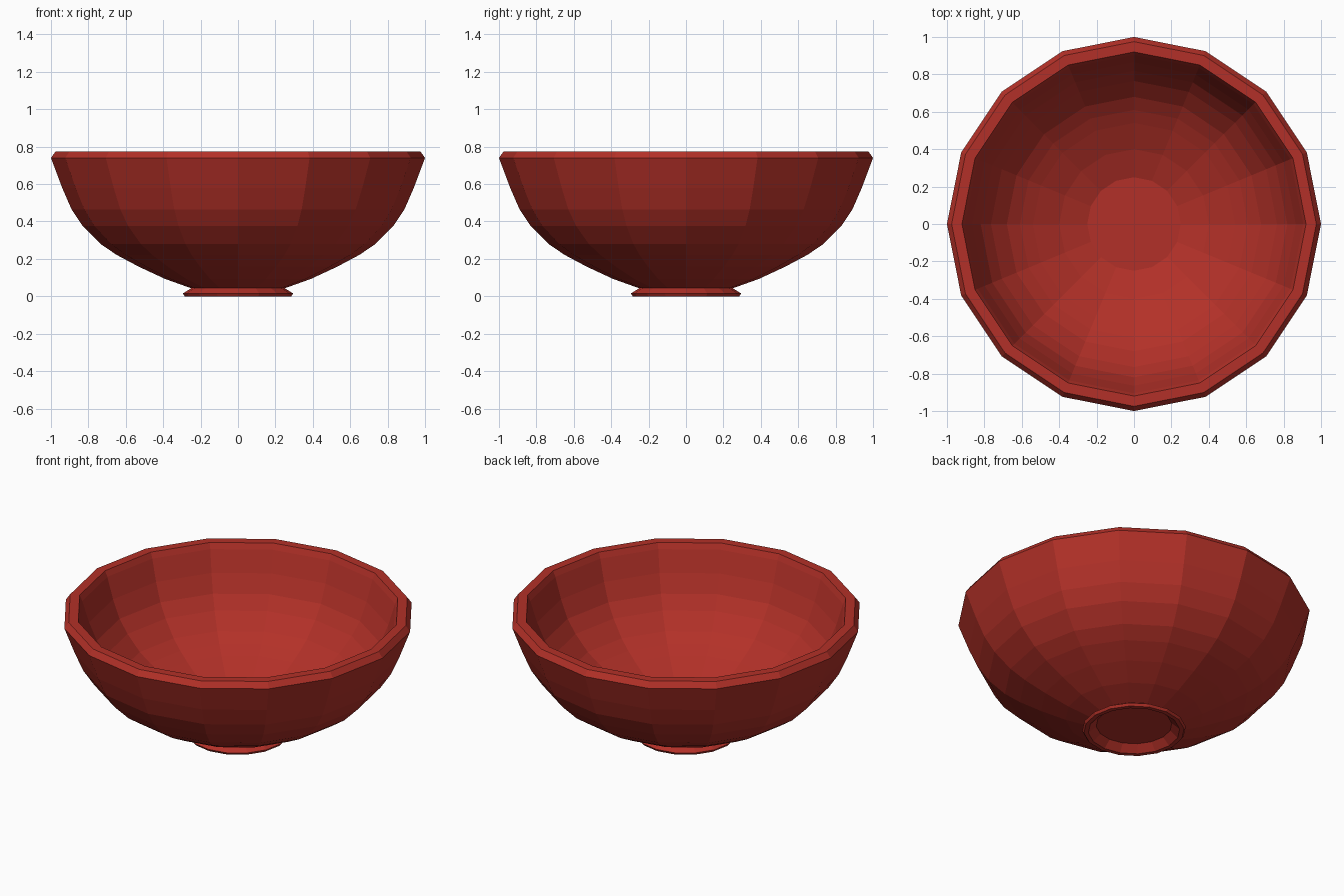
import bpy, bmesh, math

if "Cube" in bpy.data.objects:
    bpy.data.objects.remove(bpy.data.objects["Cube"])

SIDES = 16

red = bpy.data.materials.new("bowl_red")
red.diffuse_color = (0.45, 0.03, 0.021, 1)
red.use_nodes = True
red.node_tree.nodes["Principled BSDF"].inputs["Base Color"].default_value = red.diffuse_color

# Profile (radius, height): underside centre, foot, outer wall, rim, inner wall, floor centre
profile = [
    (0, 0.04), (0.215, 0.04), (0.26, 0.0),                        # foot recess
    (0.285, 0.0), (0.295, 0.015), (0.25, 0.043),                  # foot ring
    (0.39, 0.093), (0.53, 0.158), (0.65, 0.222), (0.735, 0.28),   # outer wall
    (0.83, 0.375), (0.89, 0.465), (0.94, 0.58), (1.0, 0.74),
    (0.975, 0.775), (0.92, 0.775),                                # rim
    (0.905, 0.74), (0.865, 0.61), (0.82, 0.50), (0.765, 0.42),    # inner wall
    (0.68, 0.33), (0.61, 0.28), (0.54, 0.24), (0.40, 0.17),
    (0.25, 0.115), (0, 0.115),                                    # floor
]

# Lathe the profile around z
bm = bmesh.new()
verts = [bm.verts.new((r, 0, z)) for r, z in profile]
edges = [bm.edges.new(pair) for pair in zip(verts, verts[1:])]
bmesh.ops.spin(bm, geom=verts + edges, cent=(0, 0, 0), axis=(0, 0, 1),
               angle=math.tau, steps=SIDES, use_merge=False)
bmesh.ops.remove_doubles(bm, verts=bm.verts, dist=0.0005)
bmesh.ops.recalc_face_normals(bm, faces=bm.faces)

mesh = bpy.data.meshes.new("bowl")
bm.to_mesh(mesh)
bm.free()
mesh.materials.append(red)
bowl = bpy.data.objects.new("bowl", mesh)
bpy.context.collection.objects.link(bowl)
